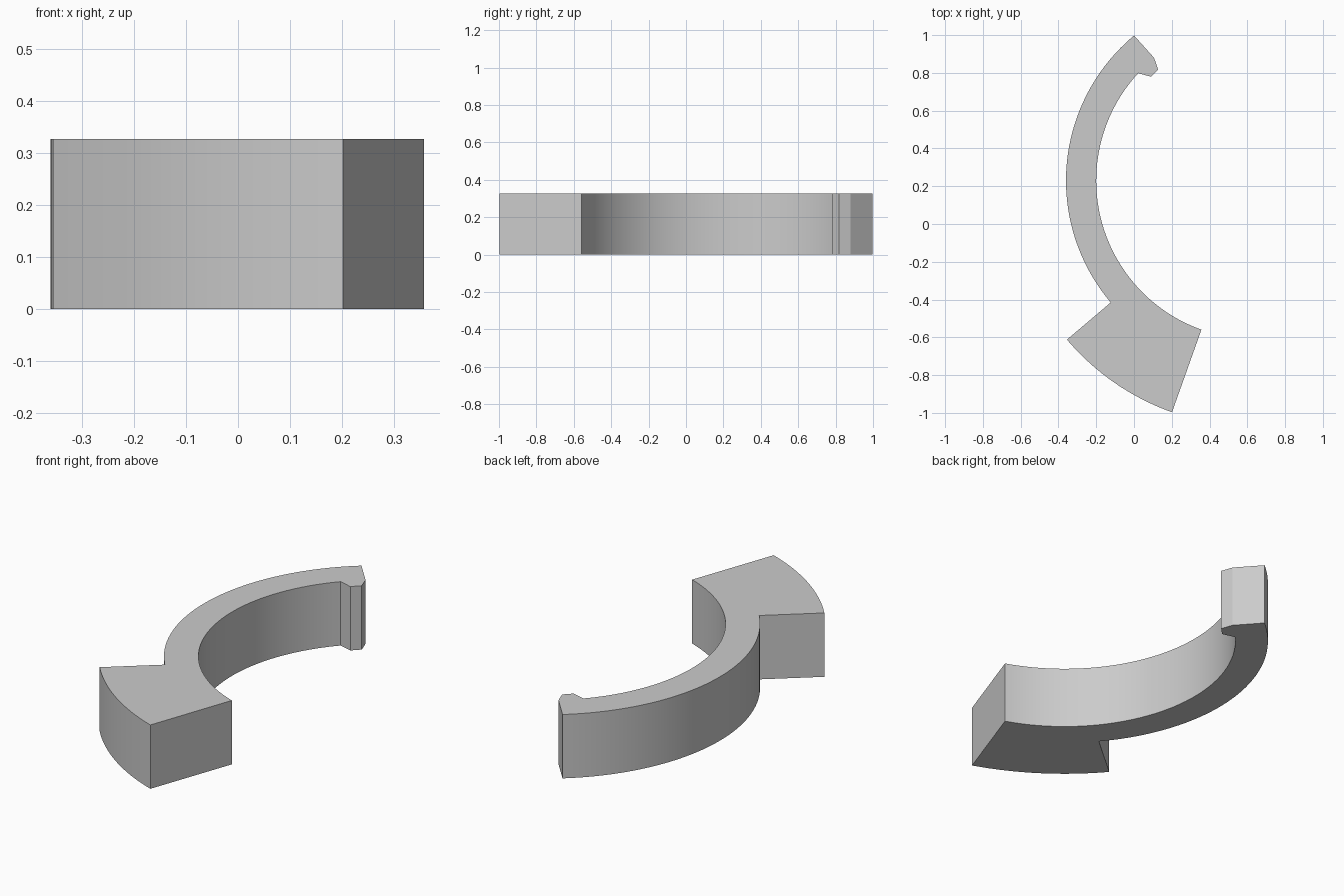
import bpy
import bmesh
from math import cos, sin, radians
from mathutils import Vector

cube = bpy.data.objects.get("Cube")
if cube:
    bpy.data.objects.remove(cube, do_unlink=True)

HEIGHT = 0.327
CENTRE = Vector((0.638, 0.23))
R_INNER, R_OUTER, R_BLOCK = 0.838, 0.998, 1.302
A_TIP, A_HOOK, A_STEP, A_END = 129.7, 137.3, 220.3, 250.4


def arc(radius, start, end, steps):
    """Points along an arc around the shared centre, angles in degrees."""
    angles = [radians(start + (end - start) * i / steps) for i in range(steps + 1)]
    return [CENTRE + radius * Vector((cos(a), sin(a))) for a in angles]


# Grey material
grey = bpy.data.materials.new("light_grey")
grey.use_nodes = True
colour = (0.6, 0.6, 0.6, 1)
grey.diffuse_color = colour
grey.node_tree.nodes["Principled BSDF"].inputs["Base Color"].default_value = colour

# Outline: outer band, stepped block, inner band, then the small hook at the tip
hook = [Vector(p) for p in ((0.09, 0.78), (0.128, 0.818), (0.106, 0.88))]
outline = (arc(R_OUTER, A_TIP, A_STEP, 48)
           + arc(R_BLOCK, A_STEP, A_END, 16)
           + arc(R_INNER, A_END, A_HOOK, 60)
           + hook)

# Extrude the outline into the solid
bm = bmesh.new()
base = bm.faces.new([bm.verts.new((p.x, p.y, 0)) for p in outline])
result = bmesh.ops.extrude_face_region(bm, geom=[base], use_keep_orig=True)
top = [v for v in result["geom"] if isinstance(v, bmesh.types.BMVert)]
bmesh.ops.translate(bm, verts=top, vec=(0, 0, HEIGHT))
bmesh.ops.recalc_face_normals(bm, faces=bm.faces)

mesh = bpy.data.meshes.new("curved_clip_arm")
bm.to_mesh(mesh)
bm.free()
mesh.materials.append(grey)
arm = bpy.data.objects.new("curved_clip_arm", mesh)
bpy.context.collection.objects.link(arm)

# Smooth curved walls, sharp corners
bpy.ops.object.select_all(action="DESELECT")
arm.select_set(True)
bpy.context.view_layer.objects.active = arm
bpy.ops.object.shade_smooth_by_angle(angle=radians(15))
